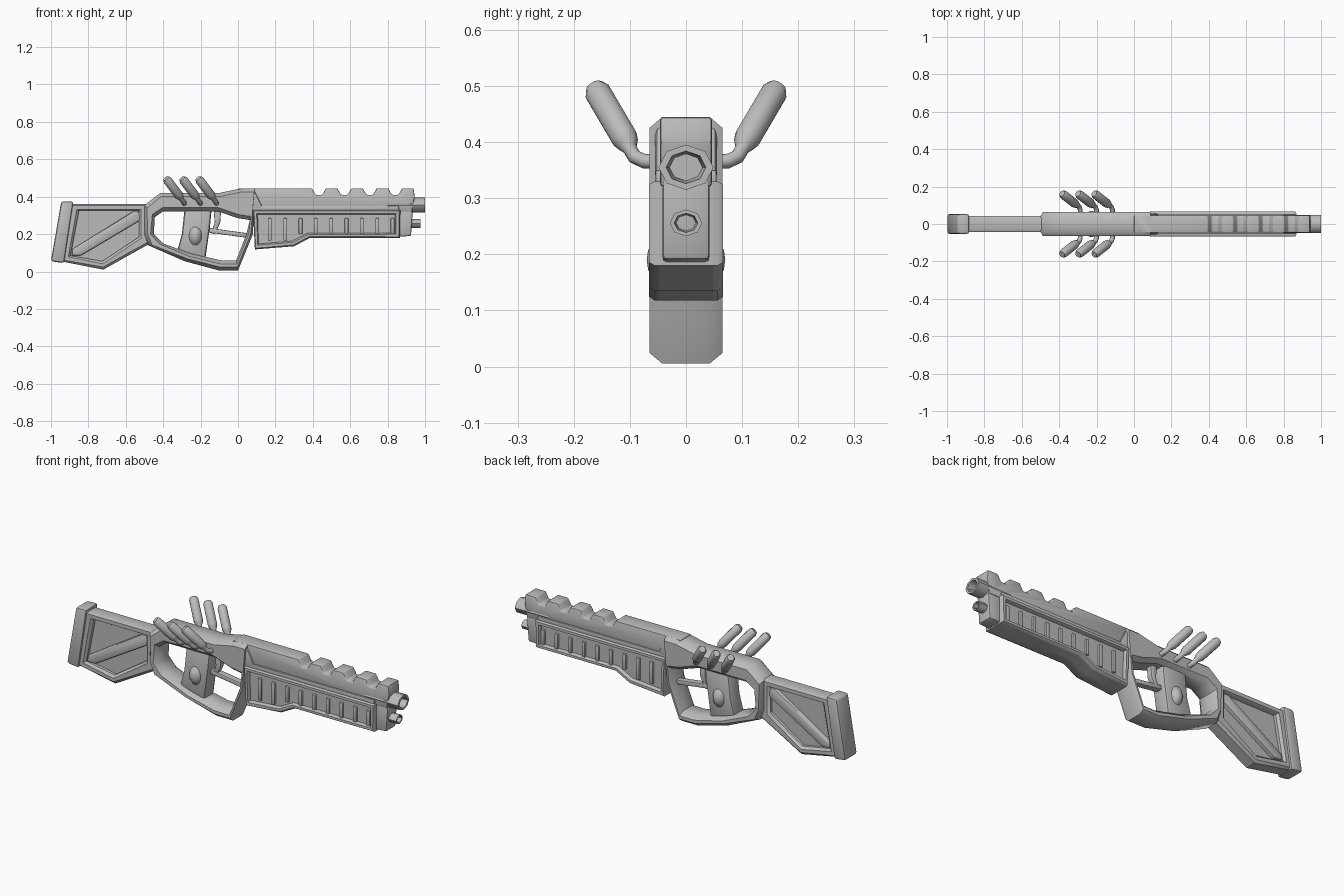
import bpy, bmesh, math
from mathutils import Vector

cube = bpy.data.objects.get("Cube")
if cube:
    bpy.data.objects.remove(cube, do_unlink=True)

grey = bpy.data.materials.new("matte_grey")
grey.use_nodes = True
COLOUR = (0.5, 0.5, 0.5, 1)
grey.diffuse_color = COLOUR
for node in grey.node_tree.nodes:
    if node.type == 'BSDF_PRINCIPLED':
        node.inputs["Base Color"].default_value = COLOUR


def finish(name, bm, bevel=0.0, angle=40):
    """Round the edges, smooth and link the part."""
    bmesh.ops.recalc_face_normals(bm, faces=bm.faces)
    if bevel:
        edges = [e for e in bm.edges if e.calc_face_angle(0) > 0.3]
        bmesh.ops.bevel(bm, geom=edges, offset=bevel, segments=2,
                        profile=0.5, affect='EDGES', clamp_overlap=True)
    mesh = bpy.data.meshes.new(name)
    bm.to_mesh(mesh)
    bm.free()
    mesh.materials.append(grey)
    mesh.shade_smooth()
    mesh.set_sharp_from_angle(angle=math.radians(angle))
    obj = bpy.data.objects.new(name, mesh)
    bpy.context.collection.objects.link(obj)
    return obj


def prism(name, profile, half, bevel=0.0, y=0.0):
    """Side profile in x, z extruded across y."""
    bm = bmesh.new()
    face = bm.faces.new([bm.verts.new((x, y - half, z)) for x, z in profile])
    out = bmesh.ops.extrude_face_region(bm, geom=[face])
    verts = [v for v in out["geom"] if isinstance(v, bmesh.types.BMVert)]
    bmesh.ops.translate(bm, vec=(0, 2 * half, 0), verts=verts)
    return finish(name, bm, bevel)


def ring(name, outer, inner, half, chamfer, flat, angle=40):
    """Closed frame between two outlines with chamfered borders."""
    bm = bmesh.new()
    loops = []
    for o, i in zip(outer, inner):
        o, i = Vector((o[0], 0, o[1])), Vector((i[0], 0, i[1]))
        t = min(0.35, chamfer / (o - i).length)
        section = [(0, -flat), (t, -half), (1 - t, -half), (1, -flat),
                   (1, flat), (1 - t, half), (t, half), (0, flat)]
        loops.append([bm.verts.new(o.lerp(i, s) + Vector((0, y, 0)))
                      for s, y in section])
    for a, b in zip(loops, loops[1:] + loops[:1]):
        for k in range(8):
            n = (k + 1) % 8
            bm.faces.new((a[k], a[n], b[n], b[k]))
    return finish(name, bm, 0, angle)


def tube(name, points, radii, sides=12, axis=None, squash=1.0):
    """Round tube with changing radius along a path."""
    bm = bmesh.new()
    pts = [Vector(p) for p in points]
    rings = []
    for i, (p, r) in enumerate(zip(pts, radii)):
        d = Vector(axis) if axis else pts[min(i + 1, len(pts) - 1)] - pts[max(i - 1, 0)]
        u = d.cross(Vector((0, 0, 1))).normalized()
        w = u.cross(d).normalized() * squash
        angles = [math.tau * k / sides for k in range(sides)]
        rings.append([bm.verts.new(p + r * (u * math.cos(a) + w * math.sin(a)))
                      for a in angles])
    for a, b in zip(rings, rings[1:]):
        for k in range(sides):
            n = (k + 1) % sides
            bm.faces.new((a[k], a[n], b[n], b[k]))
    bm.faces.new(rings[0])
    bm.faces.new(rings[-1])
    return finish(name, bm, 0, 50)


# Stock: frame, recessed panel, diagonal brace, butt pad
stock_outer = [(-0.91, 0.36), (-0.47, 0.36), (-0.47, 0.15), (-0.72, 0.01), (-0.95, 0.055)]
stock_inner = [(-0.85, 0.325), (-0.53, 0.325), (-0.53, 0.185), (-0.725, 0.055), (-0.895, 0.085)]
ring("stock_frame", stock_outer, stock_inner, 0.042, 0.014, 0.03)
prism("stock_panel", [(-0.87, 0.34), (-0.51, 0.34), (-0.51, 0.17), (-0.72, 0.03), (-0.91, 0.07)], 0.014)
prism("stock_brace", [(-0.89, 0.085), (-0.84, 0.085), (-0.52, 0.275), (-0.53, 0.322), (-0.56, 0.322), (-0.885, 0.12)],
      0.034, 0.008)
prism("butt_pad", [(-0.945, 0.375), (-0.88, 0.375), (-0.93, 0.045), (-1.0, 0.055)], 0.053, 0.012)

# Receiver and hand loop in one frame
loop_outer = [(-0.5, 0.355), (-0.415, 0.42), (-0.1, 0.42), (0.02, 0.445), (0.09, 0.445), (0.08, 0.2),
              (0.0, 0.005), (-0.1, 0.005), (-0.285, 0.055), (-0.48, 0.14), (-0.5, 0.2)]
loop_inner = [(-0.445, 0.29), (-0.4, 0.322), (-0.11, 0.322), (0.0, 0.285), (0.065, 0.275), (0.045, 0.2),
              (-0.01, 0.06), (-0.09, 0.06), (-0.25, 0.095), (-0.4, 0.15), (-0.45, 0.2)]
ring("receiver_and_hand_loop", loop_outer, loop_inner, 0.065, 0.02, 0.042)

# Pistol grip with oval side pads, and trigger
prism("pistol_grip", [(-0.285, 0.34), (-0.14, 0.34), (-0.15, 0.24), (-0.175, 0.065),
                      (-0.325, 0.11), (-0.3, 0.2)], 0.045, 0.016)
bm = bmesh.new()
bmesh.ops.create_uvsphere(bm, u_segments=20, v_segments=12, radius=1)
bmesh.ops.scale(bm, vec=(0.045, 0.07, 0.065), verts=bm.verts)
bmesh.ops.translate(bm, vec=(-0.228, 0, 0.19), verts=bm.verts)
finish("grip_side_pads", bm)
prism("trigger", [(-0.13, 0.33), (-0.09, 0.33), (-0.095, 0.26), (-0.125, 0.2), (-0.145, 0.205), (-0.125, 0.26)],
      0.016, 0.005)
prism("trigger_bar", [(-0.17, 0.235), (0.05, 0.205), (0.05, 0.18), (-0.17, 0.21)], 0.018, 0.005)

# Upper body with toothed rail
rail = [(0.0, 0.32), (0.0, 0.445), (0.395, 0.445)]
for k in range(4):
    x = 0.415 + 0.136 * k
    rail += [(x, 0.41), (x + 0.035, 0.41), (x + 0.055, 0.445), (x + 0.116, 0.445)]
rail += [(0.945, 0.4), (0.93, 0.32)]
prism("upper_body_and_rail", rail, 0.046, 0.006)
prism("upper_body_shoulder", [(0.01, 0.33), (0.01, 0.43), (0.09, 0.43), (0.14, 0.33)], 0.055, 0.012)
for side in (-1, 1):
    prism("body_side_strip", [(0.08, 0.325), (0.08, 0.35), (0.86, 0.35), (0.86, 0.325)], 0.006, 0.003, side * 0.048)

# Barrel and lower tube, both hollow at the muzzle
for name, x0, x1, z, r in (("barrel", 0.8, 1.0, 0.355, 0.049), ("lower_tube", 0.85, 0.975, 0.256, 0.029)):
    tube(name, [(x0, 0, z), (x1, 0, z), (x1, 0, z), (x1 - 0.05, 0, z)],
         [r, r, r * 0.72, r * 0.6], 8, (1, 0, 0), 0.82)

# Handguard: core, raised border, ribs, front block
guard_outer = [(0.08, 0.33), (0.868, 0.33), (0.865, 0.18), (0.385, 0.18), (0.3, 0.135), (0.09, 0.118)]
guard_inner = [(0.105, 0.305), (0.84, 0.305), (0.84, 0.205), (0.37, 0.205), (0.29, 0.163), (0.11, 0.148)]
prism("handguard_core", guard_outer, 0.048)
ring("handguard_border", guard_outer, guard_inner, 0.066, 0.008, 0.056)
for k in range(9):
    x = 0.16 + 0.082 * k
    low = 0.165 if k < 2 else 0.2
    prism("handguard_rib", [(x, low), (x + 0.02, low), (x + 0.02, 0.285), (x, 0.285)], 0.059, 0.004)
prism("front_block", [(0.84, 0.335), (0.935, 0.335), (0.925, 0.19), (0.84, 0.185)], 0.042, 0.008)

# Three pegs on each side, thin bent stems and thick swept heads
for side in (-1, 1):
    for k in range(3):
        x = -0.115 - 0.086 * k
        path = [(0, 0.05, 0.365), (0, 0.075, 0.366), (-0.006, 0.092, 0.374), (-0.016, 0.1, 0.388),
                (-0.022, 0.104, 0.398), (-0.03, 0.11, 0.408), (-0.09, 0.157, 0.488), (-0.098, 0.163, 0.498)]
        tube("side_peg", [(x + a, side * b, c) for a, b, c in path],
             [0.013, 0.013, 0.013, 0.013, 0.02, 0.024, 0.024, 0.017])
